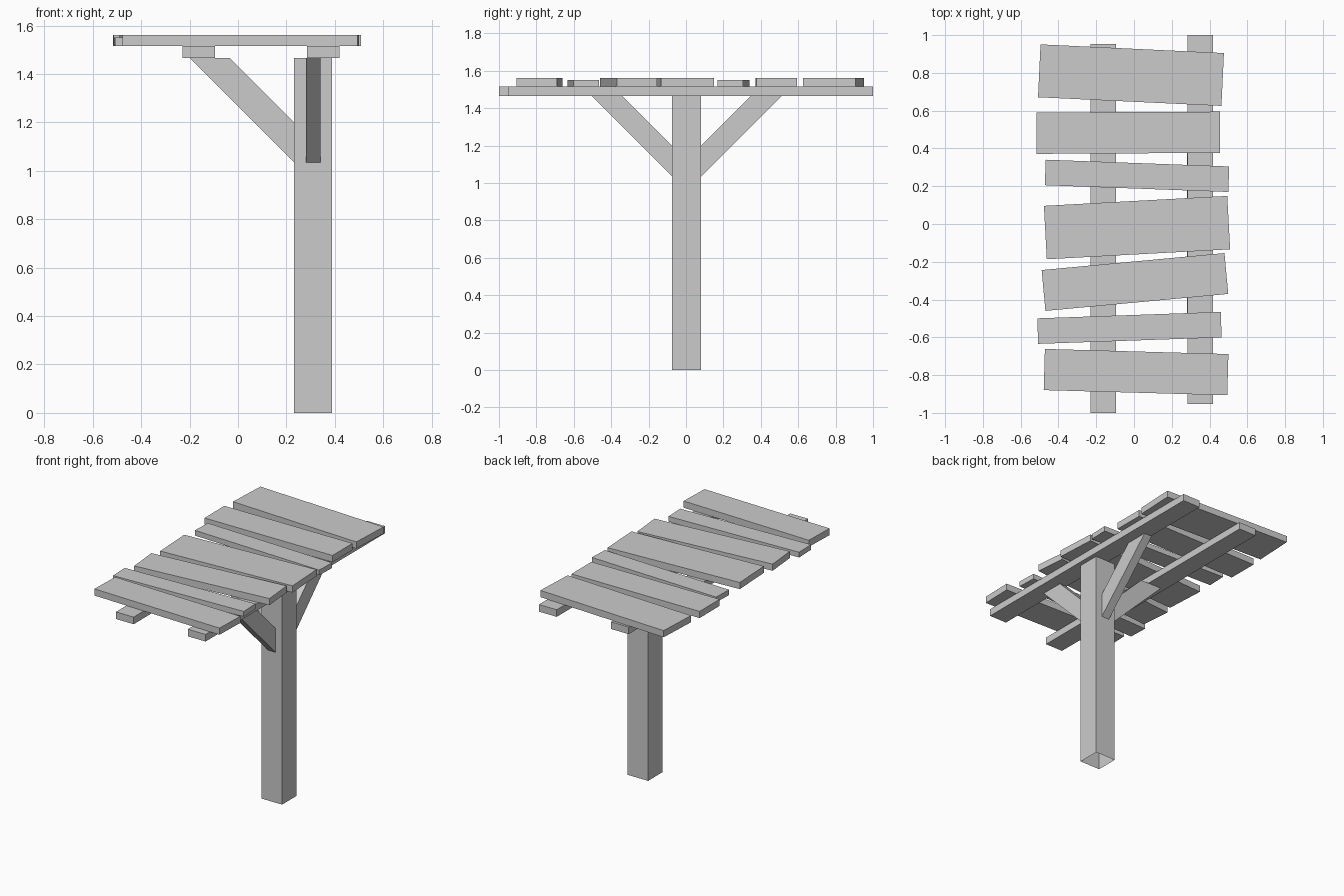
import bpy, bmesh
from math import radians
from mathutils import Matrix, Vector

cube = bpy.data.objects.get("Cube")
if cube:
    bpy.data.objects.remove(cube, do_unlink=True)

# One plain grey for everything
grey = bpy.data.materials.new("plain_grey")
grey.use_nodes = True
colour = (0.6, 0.6, 0.6, 1)
grey.diffuse_color = colour
grey.node_tree.nodes["Principled BSDF"].inputs["Base Color"].default_value = colour


def finish(name, bm):
    bmesh.ops.recalc_face_normals(bm, faces=bm.faces)
    mesh = bpy.data.meshes.new(name)
    bm.to_mesh(mesh)
    bm.free()
    mesh.materials.append(grey)
    obj = bpy.data.objects.new(name, mesh)
    bpy.context.collection.objects.link(obj)
    return obj


def box(name, centre, size, angle=0, open_bottom=False):
    bm = bmesh.new()
    bmesh.ops.create_cube(bm, size=1)
    bmesh.ops.scale(bm, vec=size, verts=bm.verts)
    bmesh.ops.recalc_face_normals(bm, faces=bm.faces)
    if open_bottom:
        bottom = [f for f in bm.faces if f.normal.z < -0.9]
        bmesh.ops.delete(bm, geom=bottom, context='FACES_ONLY')
    bm.transform(Matrix.Translation(centre) @ Matrix.Rotation(radians(angle), 4, 'Z'))
    return finish(name, bm)


POST_X, POST_Y, POST_W = 0.31, 0.003, 0.156
BEAM_BOTTOM, DECK = 1.466, 1.515


def brace(name, angle):
    """Diagonal brace leaving the post at the given heading."""
    near = POST_W / 2
    profile = [(near, 1.035), (near, 1.2), (near + 0.266, BEAM_BOTTOM),
               (near + 0.431, BEAM_BOTTOM)]
    bm = bmesh.new()
    face = bm.faces.new([bm.verts.new((u, -0.03, z)) for u, z in profile])
    side = bmesh.ops.extrude_face_region(bm, geom=[face])
    verts = [v for v in side["geom"] if isinstance(v, bmesh.types.BMVert)]
    bmesh.ops.translate(bm, vec=Vector((0, 0.06, 0)), verts=verts)
    bm.transform(Matrix.Translation((POST_X, POST_Y, 0))
                 @ Matrix.Rotation(radians(angle), 4, 'Z'))
    return finish(name, bm)


# Post, hollow at its foot
box("post", (POST_X, POST_Y, BEAM_BOTTOM / 2), (POST_W, POST_W, BEAM_BOTTOM),
    open_bottom=True)

# Braces
for name, heading in (("front_brace", -90), ("back_brace", 90), ("right_brace", 180)):
    brace(name, heading)

# Beams
for name, x, y in (("right_beam", -0.162, -0.024), ("left_beam", 0.352, 0.024)):
    box(name, (x, y, (BEAM_BOTTOM + DECK) / 2), (0.135, 1.952, DECK - BEAM_BOTTOM))

# Crooked planks: x, y, width, angle, thickness
planks = [
    (-0.016, 0.788, 0.280, -2.7, 0.046),
    (-0.030, 0.483, 0.218, 0.3, 0.046),
    (0.016, 0.255, 0.135, -2.1, 0.036),
    (0.016, -0.019, 0.283, 3.1, 0.046),
    (0.005, -0.307, 0.217, 5.3, 0.046),
    (-0.024, -0.550, 0.135, 2.0, 0.036),
    (0.011, -0.784, 0.218, -1.6, 0.046),
]
for i, (x, y, width, angle, thick) in enumerate(planks, 1):
    box(f"plank_{i}", (x, y, DECK + thick / 2), (0.972, width, thick), angle)
